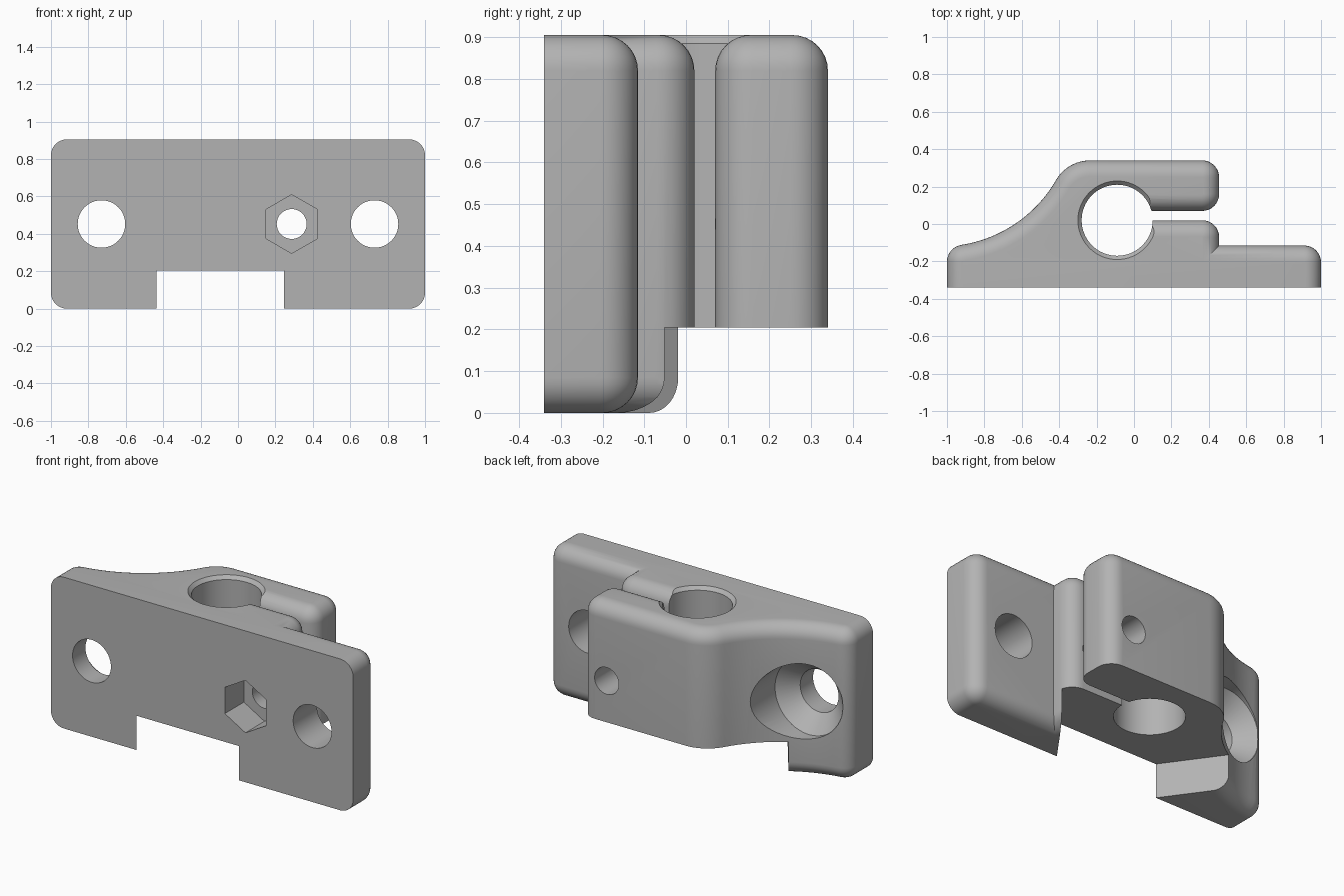
import bpy, bmesh
from math import sin, cos, pi, radians
from mathutils import Vector, Matrix

cube = bpy.data.objects.get("Cube")
if cube:
    bpy.data.objects.remove(cube)

HEIGHT, EDGE = 0.905, 0.085
FRONT, FACE, BACK, JAW = -0.34, -0.115, 0.34, 0.455
MID = HEIGHT / 2

grey = bpy.data.materials.new("plain_grey")
grey.use_nodes = True
COLOUR = (0.45, 0.45, 0.45, 1)
grey.diffuse_color = COLOUR
grey.node_tree.nodes["Principled BSDF"].inputs["Base Color"].default_value = COLOUR


def arc(cx, cy, r, a0, a1, n=8):
    angles = [radians(a0 + (a1 - a0) * i / n) for i in range(n + 1)]
    return [Vector((cx + r * cos(a), cy + r * sin(a))) for a in angles]


def inset(points, dist):
    """Move every edge inward by dist, except the flat front edge."""
    edges = []
    for i, p in enumerate(points):
        d = (points[(i + 1) % len(points)] - p).normalized()
        edges.append((Vector((d.y, -d.x)), 0 if i == 0 else dist))
    result = []
    for i, p in enumerate(points):
        (n1, d1), (n2, d2) = edges[i - 1], edges[i]
        det = n1.x * n2.y - n1.y * n2.x
        if abs(det) < 1e-4:
            move = -n2 * d2
        else:
            move = Vector((d2 * n1.y - d1 * n2.y, d1 * n2.x - d2 * n1.x)) / det
        result.append(p + move)
    return result


def loft(name, rings):
    """Skin a stack of closed rings and cap both ends."""
    bm = bmesh.new()
    loops = [[bm.verts.new(p) for p in ring] for ring in rings]
    for a, b in zip(loops, loops[1:]):
        for i in range(len(a)):
            j = (i + 1) % len(a)
            bm.faces.new((a[i], a[j], b[j], b[i]))
    bm.faces.new(loops[0][::-1])
    bm.faces.new(loops[-1])
    bmesh.ops.recalc_face_normals(bm, faces=bm.faces)
    mesh = bpy.data.meshes.new(name)
    bm.to_mesh(mesh)
    bm.free()
    mesh.materials.append(grey)
    obj = bpy.data.objects.new(name, mesh)
    bpy.context.collection.objects.link(obj)
    return obj


def lathe(name, steps, sides, matrix):
    rings = []
    for t, r in steps:
        angles = [pi / 2 + 2 * pi * i / sides for i in range(sides)]
        rings.append([matrix @ Vector((r * cos(a), r * sin(a), t)) for a in angles])
    return loft(name, rings)


# Plan outline: plate, split clamp with slot, sweeping shoulder
R = 0.09
sx, sy, sr = -0.235, 0.13, 0.21
big = 0.71
bx, by = sx + (sr + big) * cos(radians(150)), sy + (sr + big) * sin(radians(150))
end = arc(bx, by, big, -81, -81, 1)[0]
outline = [Vector((-1, FRONT)), Vector((1, FRONT))]
outline += arc(1 - R, FACE - R, R, 0, 90)
outline += [Vector((JAW, FACE))]
outline += arc(JAW - R, 0.02 - R, R, 0, 90)
outline += [Vector((0, 0.02)), Vector((0, 0.07))]
outline += arc(JAW - R, 0.07 + R, R, -90, 0)
outline += arc(JAW - R, BACK - R, R, 0, 90)
outline += arc(sx, sy, sr, 90, 150, 12)
outline += arc(bx, by, big, -30, -81, 20)[1:]
outline += arc(-1 + R, end.y - R, R, 99, 180)[1:]

# Body with rounded top and bottom rims
layers = []
for i in range(9):
    a = pi / 2 * i / 8
    layers.append((EDGE * (1 - cos(a)), EDGE * (1 - sin(a))))
layers = [(z, d) for z, d in layers]
layers += [(HEIGHT - z, d) for z, d in reversed(layers)]
body = loft("clamp_bracket",
            [[p.to_3d() + Vector((0, 0, z)) for p in inset(outline, d)] for z, d in layers])


# Cutters
def along_y(x):
    return Matrix.Translation((x, 0, MID)) @ Matrix.Rotation(-pi / 2, 4, 'X')


flare = 0.72
y0, y1 = FRONT - 0.1, BACK + 0.1
notch = [(-0.435 - flare * (y0 - FRONT), y0), (0.245 + flare * (y0 - FRONT), y0),
         (0.245 + flare * (y1 - FRONT), y1), (-0.435 - flare * (y1 - FRONT), y1)]
cutters = [
    loft("notch_cutter", [[Vector((x, y, z)) for x, y in notch] for z in (-0.1, 0.205)]),
    lathe("bore_cutter", [(0.1, 0.19), (0.885, 0.19), (0.945, 0.25)], 64,
          Matrix.Translation((-0.09, 0.02, 0))),
    lathe("plain_hole_cutter", [(-0.5, 0.127), (0.3, 0.127)], 48, along_y(0.73)),
    lathe("countersunk_hole_cutter",
          [(-0.5, 0.127), (-0.218, 0.127), (-0.12, 0.225), (0.5, 0.225)], 48, along_y(-0.73)),
    lathe("clamp_screw_cutter", [(-0.5, 0.08), (0.5, 0.08)], 32, along_y(0.287)),
    lathe("hex_pocket_cutter", [(-0.5, 0.157), (-0.16, 0.157)], 6, along_y(0.287)),
]

bpy.ops.object.select_all(action='DESELECT')
bpy.context.view_layer.objects.active = body
body.select_set(True)
for cutter in cutters:
    cutter.hide_render = True
    mod = body.modifiers.new(cutter.name, 'BOOLEAN')
    mod.operation = 'DIFFERENCE'
    mod.solver = 'EXACT'
    mod.object = cutter
    bpy.ops.object.modifier_apply(modifier=mod.name)
    bpy.data.objects.remove(cutter)

bpy.ops.object.shade_smooth_by_angle(angle=radians(25))
